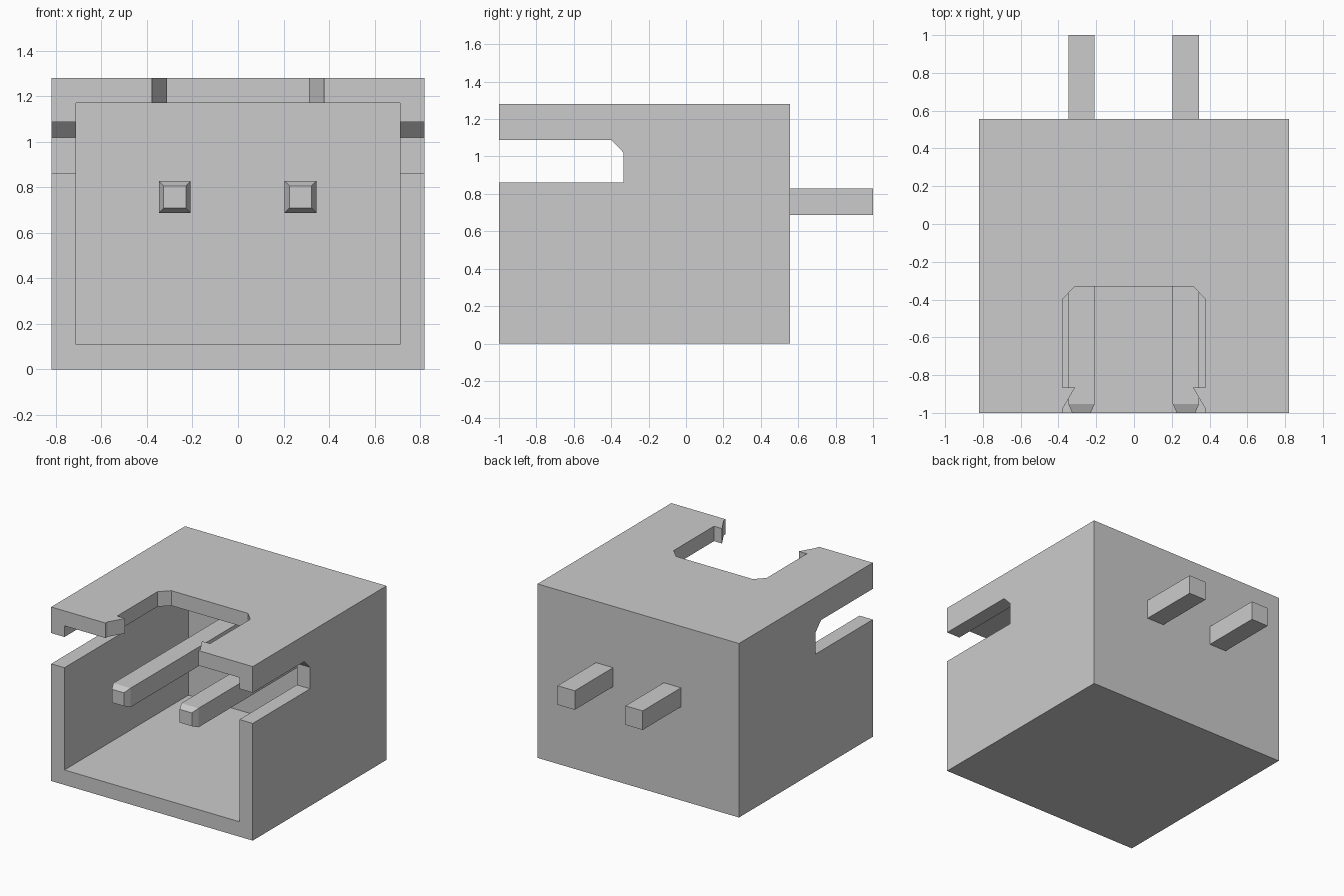
import bpy
import bmesh
from mathutils import Vector

if "Cube" in bpy.data.objects:
    bpy.data.objects.remove(bpy.data.objects["Cube"], do_unlink=True)

# One plain grey for everything
grey = bpy.data.materials.new("light_grey")
grey.use_nodes = True
colour = (0.6, 0.6, 0.6, 1.0)
grey.diffuse_color = colour
grey.node_tree.nodes["Principled BSDF"].inputs["Base Color"].default_value = colour


def finish(name, bm):
    """Turn a bmesh into a flat shaded grey object."""
    bmesh.ops.recalc_face_normals(bm, faces=bm.faces)
    mesh = bpy.data.meshes.new(name)
    bm.to_mesh(mesh)
    bm.free()
    mesh.materials.append(grey)
    obj = bpy.data.objects.new(name, mesh)
    bpy.context.collection.objects.link(obj)
    return obj


def prism(name, profile, direction):
    """Extrude a closed 3D profile along a direction."""
    bm = bmesh.new()
    face = bm.faces.new([bm.verts.new(p) for p in profile])
    ext = bmesh.ops.extrude_face_region(bm, geom=[face], use_keep_orig=True)
    moved = [v for v in ext["geom"] if isinstance(v, bmesh.types.BMVert)]
    bmesh.ops.translate(bm, verts=moved, vec=Vector(direction))
    return finish(name, bm)


def box(name, x, y, z):
    profile = [(x[0], y[0], z[0]), (x[1], y[0], z[0]),
               (x[1], y[1], z[0]), (x[0], y[1], z[0])]
    return prism(name, profile, (0, 0, z[1] - z[0]))


def cut(target, cutter):
    """Subtract a cutter and remove it."""
    cutter.hide_render = True
    mod = target.modifiers.new("cut", "BOOLEAN")
    mod.operation = "DIFFERENCE"
    mod.solver = "EXACT"
    mod.object = cutter
    bpy.context.view_layer.objects.active = target
    bpy.ops.object.modifier_apply(modifier=mod.name)
    bpy.data.objects.remove(cutter, do_unlink=True)


# Housing: open-fronted box with walls 0.11 thick
housing = box("housing", (-0.82, 0.82), (-1.0, 0.555), (0.0, 1.28))
cut(housing, box("cavity_cutter", (-0.712, 0.712), (-1.2, 0.44), (0.11, 1.17)))

# Slot through both side walls, chamfered at its inner top corner
slot = [(-1.2, 0.862), (-0.333, 0.862), (-0.333, 1.02), (-0.4, 1.088), (-1.2, 1.088)]
cut(housing, prism("slot_cutter", [(-1.0, y, z) for y, z in slot], (2.0, 0, 0)))

# Notch in the top wall, with a latch tooth on each side near the front
half = [(0.378, -1.2), (0.378, -0.978), (0.312, -0.865),
        (0.378, -0.865), (0.378, -0.397), (0.312, -0.33)]
notch = half + [(-x, y) for x, y in reversed(half)]
cut(housing, prism("notch_cutter", [(x, y, 1.0) for x, y in notch], (0, 0, 0.5)))


# Contact pins: long square bars with a tapered front tip
def pin(name, x, z=0.758, r=0.07, tip=0.049):
    bm = bmesh.new()
    rings = []
    for y, h in ((-1.0, tip), (-0.952, r), (1.0, r)):
        rings.append([bm.verts.new((x + sx * h, y, z + sz * h))
                      for sx, sz in ((-1, -1), (1, -1), (1, 1), (-1, 1))])
    for a, b in zip(rings, rings[1:]):
        for i in range(4):
            j = (i + 1) % 4
            bm.faces.new((a[i], a[j], b[j], b[i]))
    bm.faces.new(rings[0])
    bm.faces.new(rings[-1])
    return finish(name, bm)


pin("pin_right", -0.278)
pin("pin_left", 0.275)
